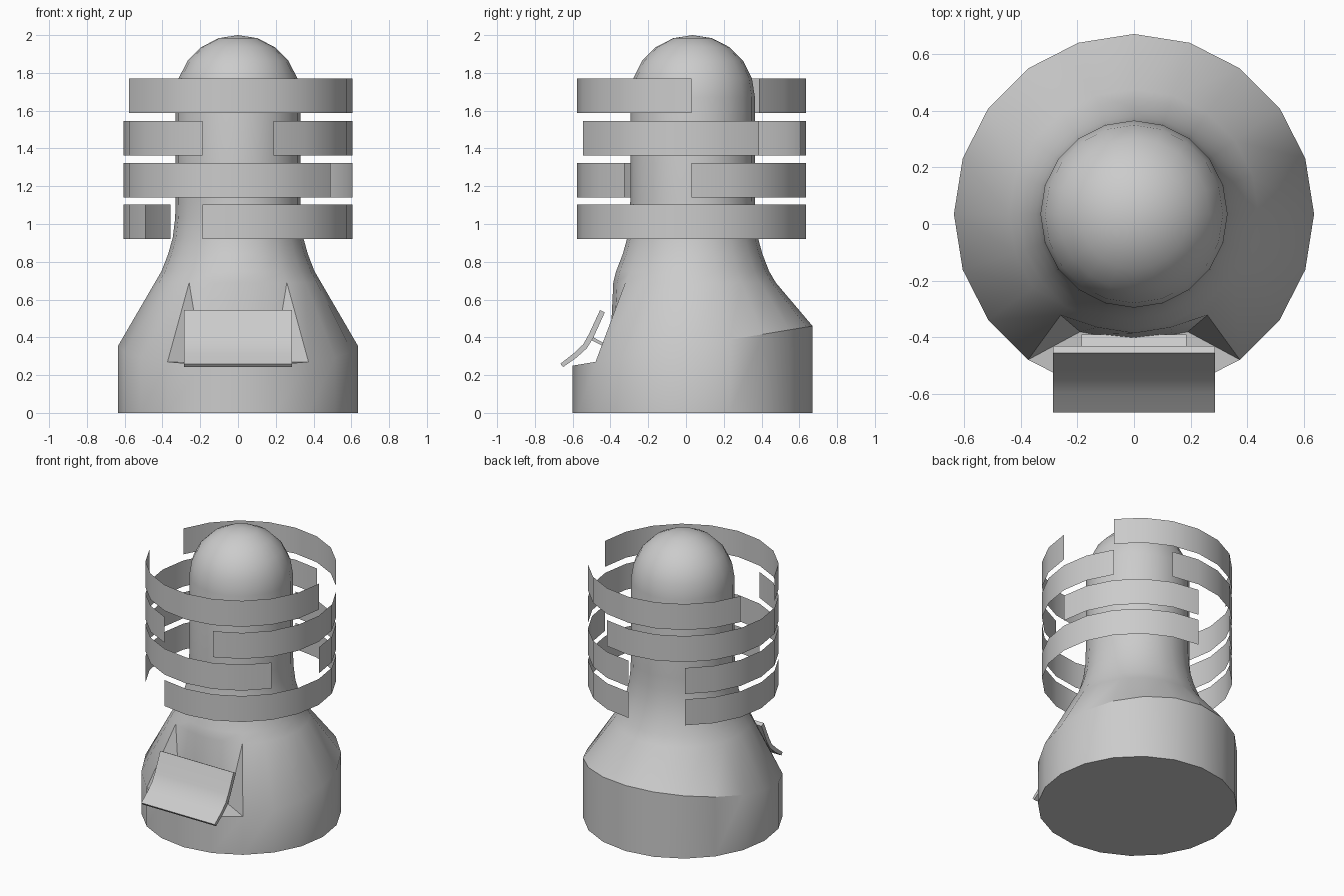
import bpy, bmesh
from math import sin, cos, radians, pi

if "Cube" in bpy.data.objects:
    bpy.data.objects.remove(bpy.data.objects["Cube"])

N = 20          # sides of the round body
CY = 0.035      # y of the body axis


def finish(name, bm, solid=True):
    if solid:
        bmesh.ops.recalc_face_normals(bm, faces=bm.faces)
    me = bpy.data.meshes.new(name)
    bm.to_mesh(me)
    bm.free()
    ob = bpy.data.objects.new(name, me)
    bpy.context.collection.objects.link(ob)
    bpy.ops.object.select_all(action='DESELECT')
    ob.select_set(True)
    bpy.context.view_layer.objects.active = ob
    bpy.ops.object.shade_smooth_by_angle(angle=radians(32))
    return ob


def around(r, deg, z, cy=CY):
    return (r * cos(radians(deg)), cy + r * sin(radians(deg)), z)


def prism(name, profile, half):
    """Extrude a (y, z) profile symmetrically along x."""
    bm = bmesh.new()
    a = [bm.verts.new((-half, y, z)) for y, z in profile]
    b = [bm.verts.new((half, y, z)) for y, z in profile]
    bm.faces.new(a)
    bm.faces.new(b[::-1])
    for i in range(len(a)):
        j = (i + 1) % len(a)
        bm.faces.new((a[i], b[i], b[j], a[j]))
    return finish(name, bm)


# Body: lathed rings, slanted shoulder, dome on top, recess in the front
FRONT = 15                       # column index facing -y
recess = {FRONT - 1, FRONT, FRONT + 1}
profile = [(0.635, 0), (0.635, 0.355), (0.44, 0.69), (0.405, 0.75),
           (0.37, 0.84), (0.345, 0.93), (0.333, 1.03), (0.33, 1.12)]
profile += [(0.33 * cos(i * pi / 10), 1.67 + 0.33 * sin(i * pi / 10)) for i in range(5)]

bm = bmesh.new()
rings = []
for level, (r, z) in enumerate(profile):
    ring = []
    for k in range(N):
        rr, zz = r, z
        if level == 1:                       # shoulder rises to the back
            zz += 0.165 * r * sin(radians(18 * k))
        if level == 2 and k in recess:       # top of the recess wall
            rr = 0.42
        ring.append(bm.verts.new(around(rr, 18 * k, zz)))
    rings.append(ring)
bm.faces.new(rings[0])
for level in range(len(rings) - 1):
    lo, hi = rings[level], rings[level + 1]
    for k in range(N):
        j = (k + 1) % N
        if level == 1 and FRONT - 2 <= k <= FRONT + 1:
            continue                         # opening for the recess
        bm.faces.new((lo[k], lo[j], hi[j], hi[k]))
tip = bm.verts.new((0, CY, 2.0))
for k in range(N):
    bm.faces.new((rings[-1][k], rings[-1][(k + 1) % N], tip))

# Recess back wall, side cheeks and ledge
foot = [bm.verts.new(p) for p in ((-0.19, -0.38, 0.27), (-0.135, -0.39, 0.27),
                                  (0, -0.405, 0.265), (0.135, -0.39, 0.27), (0.19, -0.38, 0.27))]
low = rings[1][FRONT - 2:FRONT + 3]
top = rings[2][FRONT - 2:FRONT + 3]
for i in range(4):
    bm.faces.new((foot[i], foot[i + 1], top[i + 1], top[i]))
    bm.faces.new((low[i], low[i + 1], foot[i + 1], foot[i]))
for i in (0, 4):
    bm.faces.new((low[i], foot[i], top[i]))
finish("body", bm)

# Bent flap in front of the recess and the plate that holds it
prism("flap", [(-0.665, 0.26), (-0.595, 0.315), (-0.545, 0.362), (-0.515, 0.415), (-0.455, 0.545),
               (-0.43, 0.532), (-0.492, 0.395), (-0.525, 0.342), (-0.58, 0.292), (-0.65, 0.243)], 0.285)
prism("flap_bracket", [(-0.50, 0.405), (-0.39, 0.345), (-0.39, 0.33), (-0.51, 0.39)], 0.185)

# Four broken bands of thin sheet: bottom height and (start, end) angles
bands = [(0.92, [(126, 216), (252, 450)]),
         (1.14, [(126, 324), (0, 90)]),
         (1.363, [(288, 396), (72, 252)]),
         (1.588, [(36, 162), (198, 360)])]
for i, (z, arcs) in enumerate(bands):
    for n, (start, end) in enumerate(arcs):
        bm = bmesh.new()
        cols = [[bm.verts.new(around(0.606, d, h, 0.03)) for h in (z, z + 0.182)]
                for d in range(start, end + 1, 18)]
        for a, b in zip(cols, cols[1:]):
            bm.faces.new((a[0], b[0], b[1], a[1]))
        finish(f"band_{i + 1}_{n + 1}", bm, solid=False)
